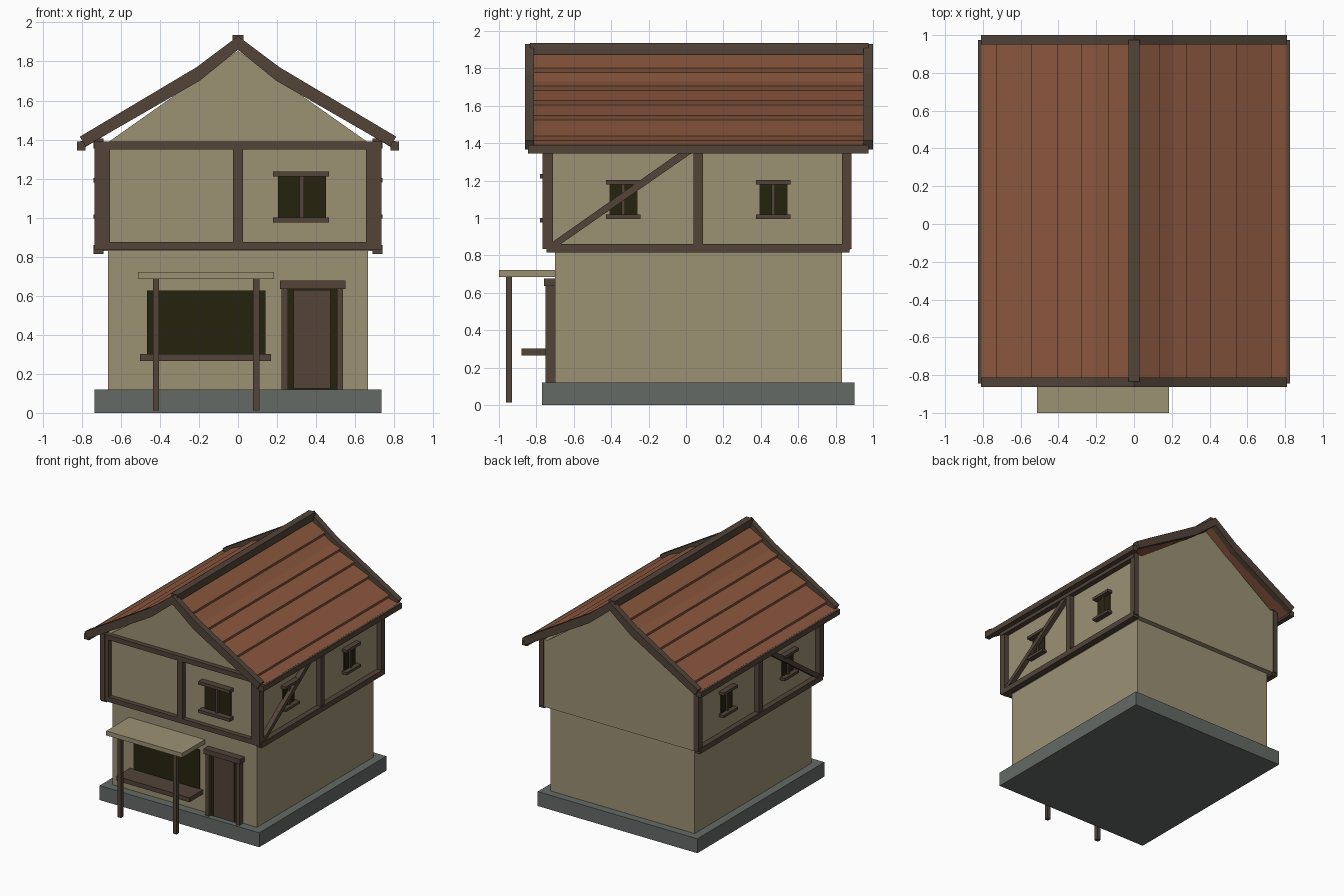
import bpy
import bmesh

cube = bpy.data.objects.get("Cube")
if cube:
    bpy.data.objects.remove(cube, do_unlink=True)


def material(name, hex_code):
    srgb = [int(hex_code[i:i + 2], 16) / 255 for i in (0, 2, 4)]
    colour = [c / 12.92 if c <= 0.04045 else ((c + 0.055) / 1.055) ** 2.4 for c in srgb] + [1]
    mat = bpy.data.materials.new(name)
    mat.use_nodes = True
    mat.diffuse_color = colour
    mat.node_tree.nodes["Principled BSDF"].inputs["Base Color"].default_value = colour
    return mat


PLASTER = material("plaster", "9C9174")
WOOD = material("dark_wood", "524439")
TILE = material("roof_tile", "8A573E")
STONE = material("grey_stone", "646A66")
GLASS = material("dark_glass", "25240F")


def prism(name, profile, axis, a, b, mat):
    """Extrude a 2D profile along x (profile in y, z) or y (profile in x, z)."""
    bm = bmesh.new()
    place = (lambda p: (a, p[0], p[1])) if axis == "x" else (lambda p: (p[0], a, p[1]))
    face = bm.faces.new([bm.verts.new(place(p)) for p in profile])
    extruded = bmesh.ops.extrude_face_region(bm, geom=[face])["geom"]
    shift = (b - a, 0, 0) if axis == "x" else (0, b - a, 0)
    bmesh.ops.translate(bm, vec=shift, verts=[g for g in extruded if isinstance(g, bmesh.types.BMVert)])
    bmesh.ops.recalc_face_normals(bm, faces=bm.faces)
    mesh = bpy.data.meshes.new(name)
    bm.to_mesh(mesh)
    bm.free()
    mesh.materials.append(mat)
    obj = bpy.data.objects.new(name, mesh)
    bpy.context.collection.objects.link(obj)
    return obj


def box(name, x, y, z, mat):
    (x0, x1), (z0, z1) = sorted(x), z
    return prism(name, [(x0, z0), (x1, z0), (x1, z1), (x0, z1)], "y", y[0], y[1], mat)


def mirrored(half):
    """Close a right-hand profile with its mirror image."""
    return half + [(-x, z) for x, z in reversed(half) if x > 0]


# Stone base and storeys
box("stone_base", (-.735, .735), (-.77, .90), (0, .12), STONE)
box("ground_floor_wall", (-.665, .665), (-.70, .835), (.12, .84), PLASTER)
box("upper_floor_wall", (-.695, .695), (-.725, .88), (.83, 1.39), PLASTER)
prism("gable", [(-.66, 1.39), (.66, 1.39), (0, 1.855)], "y", -.725, .88, PLASTER)

# Front timber frame
FRONT = (-.765, -.72)
box("front_top_beam", (-.695, .695), FRONT, (1.35, 1.39), WOOD)
box("front_bottom_beam", (-.695, .695), FRONT, (.835, .875), WOOD)
box("front_middle_post", (-.025, .025), FRONT, (.875, 1.35), WOOD)

# Side timber frames, alike on both sides
for side, s in (("left", 1), ("right", -1)):
    span = (s * .69, s * .735)
    box(f"{side}_front_corner_post", (s * .655, s * .70), FRONT, (.835, 1.39), WOOD)
    box(f"{side}_bottom_beam", (s * .69, s * .74), (-.745, .875), (.815, .86), WOOD)
    box(f"{side}_top_beam", (s * .69, s * .74), (-.745, .875), (1.355, 1.405), WOOD)
    for part, y in (("front", (-.768, -.71)), ("middle", (.04, .09)), ("back", (.835, .885))):
        box(f"{side}_{part}_post", span, y, (.835, 1.39), WOOD)
    brace = [(-.73, .86), (-.67, .86), (.05, 1.36), (-.02, 1.36)]
    prism(f"{side}_brace", brace, "x", s * .69, s * .733, WOOD)

    # Side windows
    for part, y in (("front", -.335), ("back", .467)):
        name = f"{side}_{part}_window"
        box(name + "_glass", (s * .69, s * .702), (y - .075, y + .075), (1.01, 1.185), GLASS)
        box(name + "_mullion", (s * .69, s * .715), (y - .01, y + .01), (1.01, 1.185), WOOD)
        box(name + "_lintel", (s * .69, s * .74), (y - .093, y + .093), (1.18, 1.203), WOOD)
        box(name + "_sill", (s * .69, s * .74), (y - .093, y + .093), (.995, 1.017), WOOD)

# Upper front window
box("front_window_glass", (.205, .45), (-.733, -.72), (1, 1.21), GLASS)
box("front_window_mullion", (.316, .337), (-.75, -.72), (1, 1.21), WOOD)
box("front_window_lintel", (.18, .467), (-.78, -.72), (1.21, 1.236), WOOD)
box("front_window_sill", (.18, .467), (-.78, -.72), (.975, 1), WOOD)

# Shop window with counter and awning
box("shop_window_glass", (-.465, .14), (-.708, -.69), (.29, .627), GLASS)
box("shop_counter", (-.503, .17), (-.88, -.69), (.265, .302), WOOD)
box("awning", (-.513, .185), (-1, -.69), (.685, .722), PLASTER)
for part, x in (("right", -.42), ("left", .093)):
    box(f"awning_{part}_post", (x - .016, x + .016), (-.963, -.93), (.012, .688), WOOD)

# Door
box("door_recess", (.25, .51), (-.722, -.69), (.12, .64), GLASS)
box("door_panel", (.285, .505 - .03), (-.732, -.69), (.125, .63), WOOD)
box("door_lintel", (.215, .55), (-.76, -.69), (.635, .677), WOOD)
for part, x in (("right", .24), ("left", .522)):
    box(f"door_{part}_jamb", (x - .016, x + .016), (-.75, -.69), (.12, .64), WOOD)


# Roof with a flared slope
RIDGE, KINK, KINK_Z = 1.93, .21, 1.772


def roof_z(x):
    steep = RIDGE - x * (RIDGE - KINK_Z) / KINK
    return steep if x <= KINK else KINK_Z - (x - KINK) * .595


# Overlapping tile courses as a stepped profile
courses = [0, .13, .27, .40, .535, .72, .80]
top = []
for x0, x1 in zip(courses, courses[1:]):
    top.append((x0, roof_z(x0) - .055))
    if x0 < KINK < x1:
        top.append((KINK, roof_z(KINK) - .042))
    top.append((x1 + .008, roof_z(x1) - .03))
under = [(x, roof_z(x) - .07) for x in (.79, KINK, 0)]
for side, s in (("left", 1), ("right", -1)):
    prism(f"{side}_roof_slope", [(s * x, z) for x, z in top + under], "y", -.82, .96, TILE)
    box(f"{side}_eave_beam", (s * .78, s * .825), (-.845, .975), (1.345, 1.39), WOOD)

# Verge boards and ridge beam
for part, y in (("front", -.862), ("back", .95)):
    for side, s in (("left", 1), ("right", -1)):
        board = [(0, RIDGE), (KINK, KINK_Z), (.81, 1.415), (.78, 1.365), (KINK - .015, 1.702), (0, 1.86)]
        prism(f"{part}_{side}_verge_board", [(s * x, z) for x, z in board], "y", y, y + .05, WOOD)
box("ridge_beam", (-.029, .029), (-.835, .975), (1.875, 1.935), WOOD)
